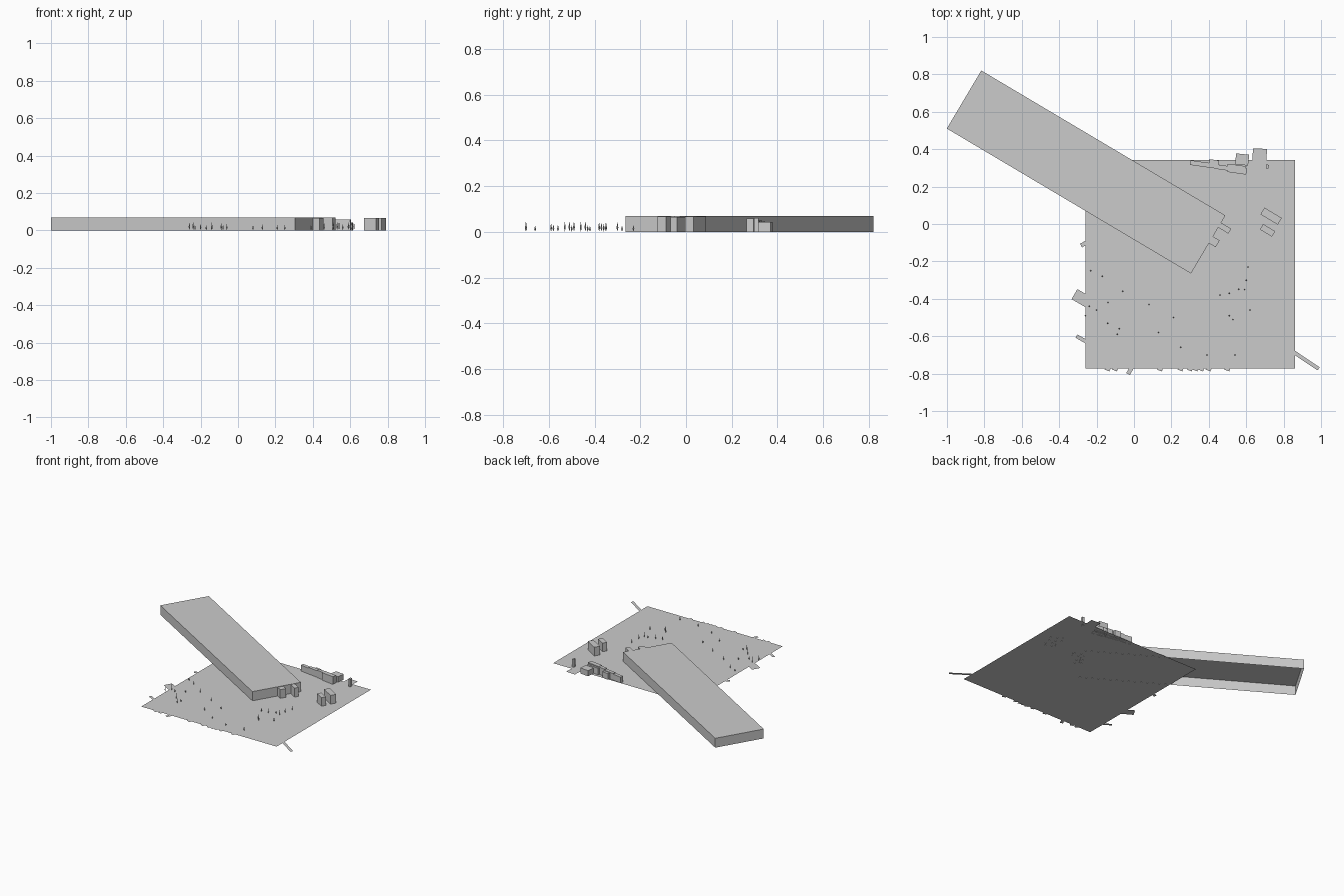
import bpy, bmesh, math, random
from mathutils import Matrix

if "Cube" in bpy.data.objects:
    bpy.data.objects.remove(bpy.data.objects["Cube"])

random.seed(4)


def finish(bm, name):
    bmesh.ops.recalc_face_normals(bm, faces=bm.faces[:])
    me = bpy.data.meshes.new(name)
    bm.to_mesh(me)
    bm.free()
    ob = bpy.data.objects.new(name, me)
    bpy.context.collection.objects.link(ob)
    return ob


def block(name, x, y, length, width, angle, height):
    """Open-bottomed building block: roof and four walls."""
    bm = bmesh.new()
    bmesh.ops.create_cube(bm, size=1)
    floor = [f for f in bm.faces if f.calc_center_median().z < -0.4]
    bmesh.ops.delete(bm, geom=floor, context='FACES_ONLY')
    bmesh.ops.transform(bm, verts=bm.verts, matrix=Matrix.Diagonal((length, width, height, 1)))
    ob = finish(bm, name)
    ob.location = (x, y, height / 2)
    ob.rotation_euler.z = math.radians(angle)
    return ob


def patch(name, x, y, length, width, angle, z=0.0):
    """Flat single sheet lying on the ground."""
    bm = bmesh.new()
    bmesh.ops.create_grid(bm, x_segments=1, y_segments=1, size=0.5)
    bmesh.ops.transform(bm, verts=bm.verts, matrix=Matrix.Diagonal((length, width, 1, 1)))
    ob = finish(bm, name)
    ob.location = (x, y, z)
    ob.rotation_euler.z = math.radians(angle)
    return ob


# ground sheet
patch("ground", 0.30, -0.215, 1.12, 1.115, 0, 0.001)

# large hall with two annexes on its end wall
block("main_hall", -0.256, 0.278, 1.518, 0.361, -30.7, 0.07)
block("hall_annex_north", 0.478, -0.018, 0.08, 0.03, -31, 0.068)
block("hall_annex_south", 0.417, -0.088, 0.07, 0.042, -31, 0.066)

# paired houses east of the hall
block("house_large", 0.733, 0.042, 0.108, 0.042, -31, 0.066)
block("house_small", 0.714, -0.034, 0.075, 0.034, -31, 0.065)

# terrace row along the back edge
terrace = [
    (0.346, 0.322, 0.092, 0.025, 0.045),
    (0.412, 0.313, 0.085, 0.025, 0.050),
    (0.428, 0.332, 0.05, 0.022, 0.045),
    (0.500, 0.298, 0.10, 0.024, 0.056),
    (0.552, 0.287, 0.10, 0.032, 0.058),
    (0.550, 0.308, 0.10, 0.015, 0.050),
]
for i, (x, y, l, w, h) in enumerate(terrace):
    block(f"terrace_house_{i + 1}", x, y, l, w, -8, h)
block("back_house", 0.578, 0.345, 0.07, 0.058, -6, 0.042)
block("kiosk", 0.713, 0.307, 0.015, 0.02, -5, 0.06)

# flat path and plot scraps reaching past the ground's edge
scraps = [
    (0.672, 0.37, 0.075, 0.066, -3),
    (0.90, -0.716, 0.21, 0.02, -34),
    (-0.27, -0.108, 0.03, 0.022, 30),
    (-0.275, -0.40, 0.10, 0.062, -30),
    (-0.275, -0.618, 0.075, 0.02, -30),
    (-0.022, -0.785, 0.04, 0.022, 60),
]
for i, (x, y, l, w, a) in enumerate(scraps):
    patch(f"path_{i + 1}", x, y, l, w, a)
for i, x in enumerate((-0.14, -0.10, 0.14, 0.25, 0.30, 0.33, 0.36, 0.40, 0.50)):
    patch(f"edge_plot_{i + 1}", x, -0.772, 0.028, 0.024, -20)

# slender trees: four-sided spindles
trees = [
    (-.23, -.25), (-.17, -.28), (-.06, -.36), (.08, -.43), (-.14, -.42),
    (-.20, -.46), (-.24, -.44), (-.26, -.49), (-.14, -.53), (-.08, -.56),
    (-.09, -.59), (.13, -.58), (.21, -.50), (.25, -.66), (.39, -.70),
    (.54, -.70), (.62, -.46), (.59, -.35), (.60, -.30), (.61, -.23),
    (.56, -.35), (.51, -.37), (.46, -.38), (.51, -.49), (.53, -.51),
]
bm = bmesh.new()
for x, y in trees:
    h = random.uniform(0.025, 0.05)
    ring = [bm.verts.new((x + 0.004 * math.cos(a), y + 0.004 * math.sin(a), h * 0.4))
            for a in (k * math.pi / 2 for k in range(4))]
    foot, tip = bm.verts.new((x, y, 0.001)), bm.verts.new((x, y, h))
    for k in range(4):
        a, b = ring[k], ring[(k + 1) % 4]
        bm.faces.new((a, b, tip))
        bm.faces.new((b, a, foot))
finish(bm, "trees")
